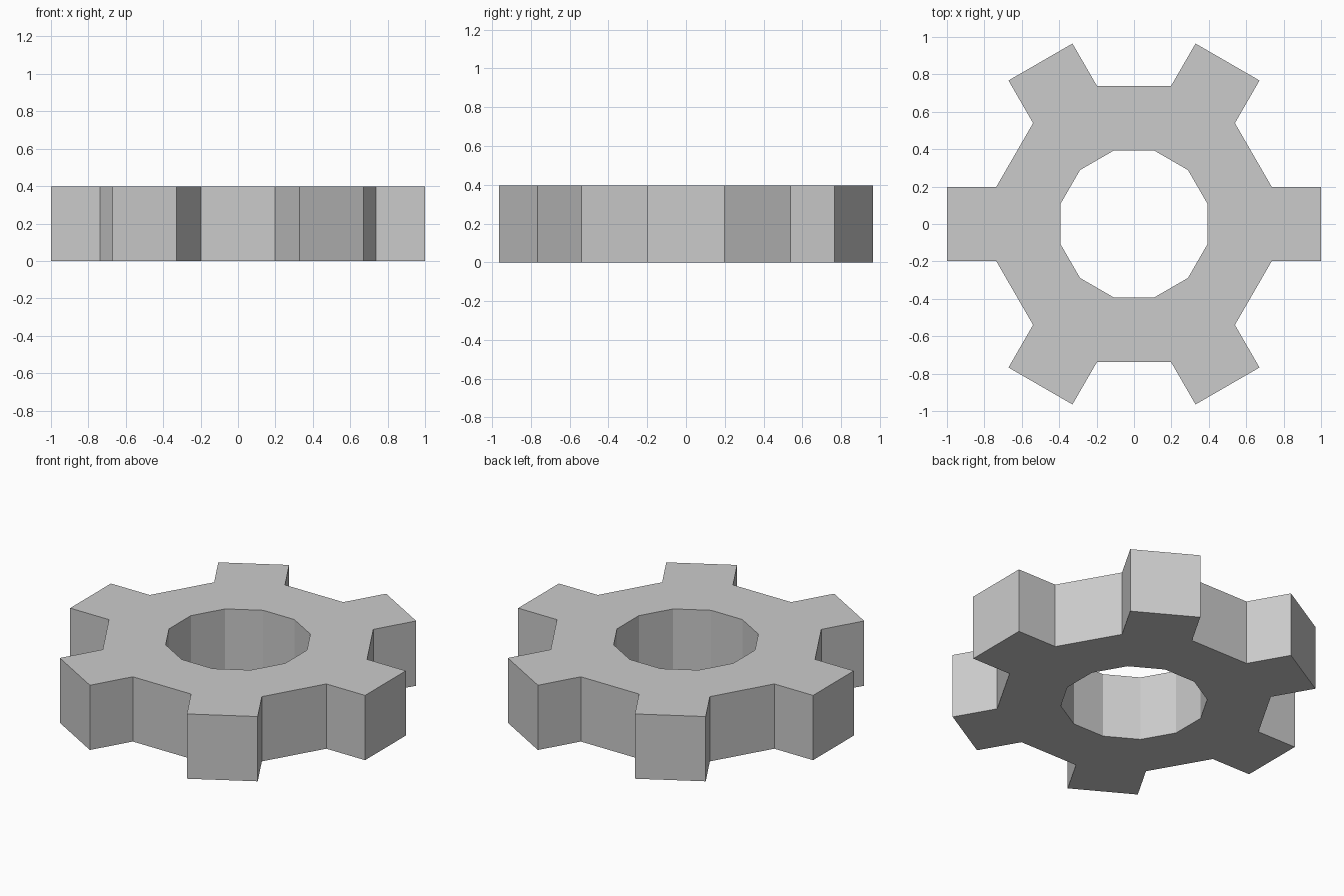
import bpy
import bmesh
from math import cos, sin, radians
from mathutils import Matrix

if "Cube" in bpy.data.objects:
    bpy.data.objects.remove(bpy.data.objects["Cube"])

TEETH = 6
HEIGHT = 0.397
ROOT_R, HOLE_R, TIP_X = 0.763, 0.408, 1.0


def polar(r, deg):
    return (r * cos(radians(deg)), r * sin(radians(deg)), 0)


bm = bmesh.new()
half_width = ROOT_R * sin(radians(15))

# Flat outline: each sector has a ring piece, a tooth and a ring piece to the next tooth
for i in range(TEETH):
    turn = Matrix.Rotation(radians(i * 360 / TEETH), 3, 'Z')
    quads = [
        [polar(HOLE_R, -15), polar(ROOT_R, -15), polar(ROOT_R, 15), polar(HOLE_R, 15)],
        [polar(ROOT_R, -15), (TIP_X, -half_width, 0), (TIP_X, half_width, 0), polar(ROOT_R, 15)],
        [polar(HOLE_R, 15), polar(ROOT_R, 15), polar(ROOT_R, 45), polar(HOLE_R, 45)],
    ]
    for quad in quads:
        verts = []
        for p in quad:
            v = bm.verts.new(p)
            v.co = turn @ v.co
            verts.append(v)
        bm.faces.new(verts)
bmesh.ops.remove_doubles(bm, verts=bm.verts, dist=1e-4)

# Thickness
result = bmesh.ops.extrude_face_region(bm, geom=bm.faces[:], use_keep_orig=True)
top = [g for g in result["geom"] if isinstance(g, bmesh.types.BMVert)]
bmesh.ops.translate(bm, verts=top, vec=(0, 0, HEIGHT))
bmesh.ops.recalc_face_normals(bm, faces=bm.faces[:])

mesh = bpy.data.meshes.new("gear_wheel")
bm.to_mesh(mesh)
bm.free()
gear = bpy.data.objects.new("gear_wheel", mesh)
bpy.context.collection.objects.link(gear)
